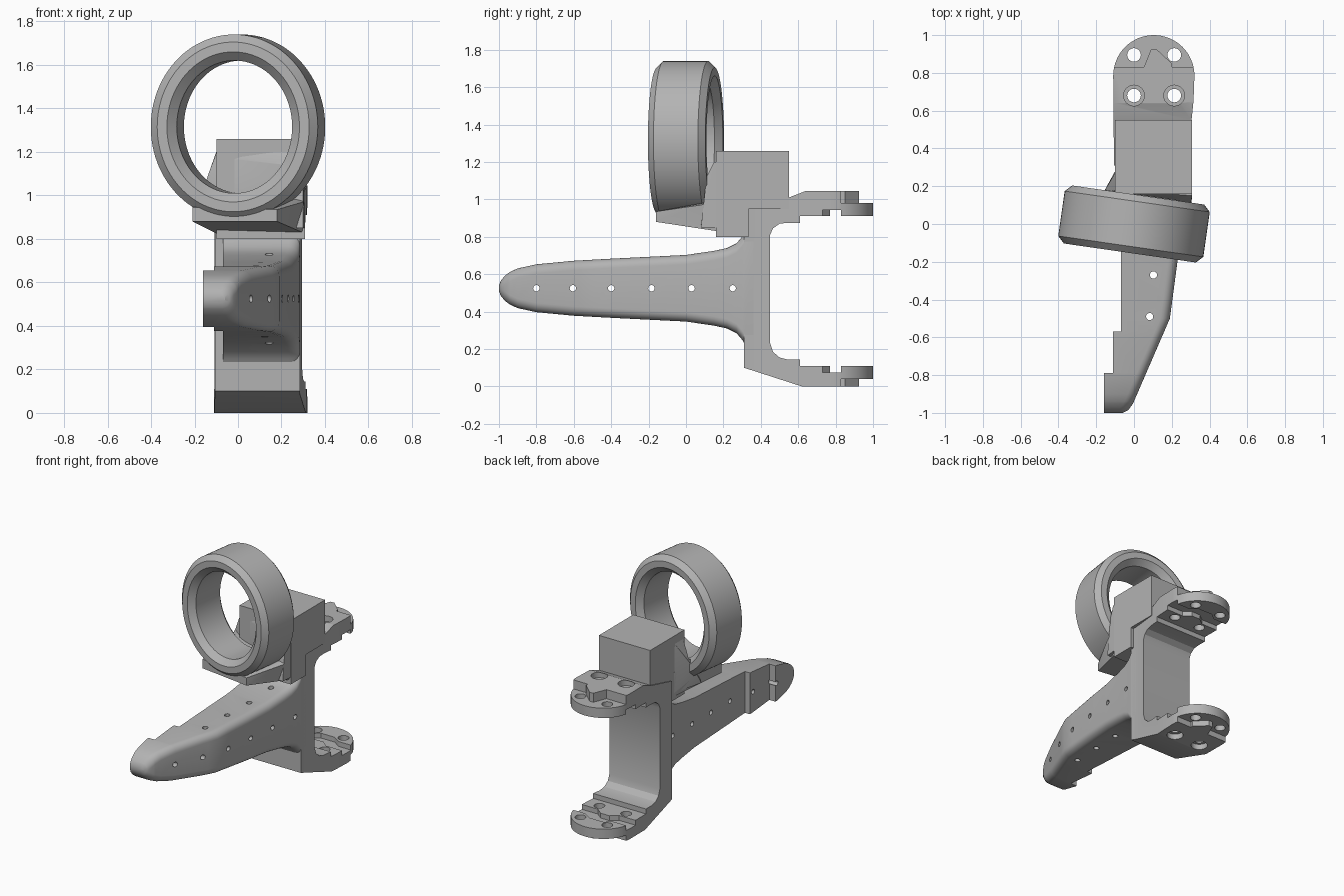
import bpy, bmesh, math
from mathutils import Vector, Matrix

cube = bpy.data.objects.get("Cube")
if cube:
    bpy.data.objects.remove(cube, do_unlink=True)

grey = bpy.data.materials.new("plain grey")
grey.use_nodes = True
COLOUR = (0.45, 0.45, 0.45, 1)
grey.diffuse_color = COLOUR
grey.node_tree.nodes["Principled BSDF"].inputs["Base Color"].default_value = COLOUR


def finish(bm, name):
    bmesh.ops.remove_doubles(bm, verts=bm.verts, dist=1e-5)
    bmesh.ops.recalc_face_normals(bm, faces=bm.faces)
    mesh = bpy.data.meshes.new(name)
    bm.to_mesh(mesh)
    bm.free()
    mesh.materials.append(grey)
    ob = bpy.data.objects.new(name, mesh)
    bpy.context.collection.objects.link(ob)
    return ob


def loft(name, sections, closed=False):
    """Skin a list of equal-length rings of points."""
    bm = bmesh.new()
    rings = [[bm.verts.new(p) for p in s] for s in sections]
    n = len(rings[0])
    for k in range(len(rings) if closed else len(rings) - 1):
        a, b = rings[k], rings[(k + 1) % len(rings)]
        for i in range(n):
            j = (i + 1) % n
            bm.faces.new((a[i], a[j], b[j], b[i]))
    if not closed:
        bm.faces.new(rings[0])
        bm.faces.new(rings[-1])
    return finish(bm, name)


def side_prism(name, yz, x0, x1):
    return loft(name, [[(x, y, z) for y, z in yz] for x in (x0, x1)])


def plan_prism(name, xy, z0, z1):
    return loft(name, [[(x, y, z) for x, y in xy] for z in (z0, z1)])


def hull(name, points):
    bm = bmesh.new()
    for p in points:
        bm.verts.new(p)
    bmesh.ops.convex_hull(bm, input=bm.verts)
    return finish(bm, name)


def rod(centre, axis, radius, length, sides=24):
    bm = bmesh.new()
    turn = Vector((0, 0, 1)).rotation_difference(Vector(axis)).to_matrix().to_4x4()
    bmesh.ops.create_cone(bm, cap_ends=True, segments=sides, radius1=radius, radius2=radius,
                          depth=length, matrix=Matrix.Translation(centre) @ turn)
    return finish(bm, "cutter")


def combine(target, tool, operation="DIFFERENCE"):
    mod = target.modifiers.new("cut", "BOOLEAN")
    mod.operation, mod.object, mod.solver = operation, tool, "EXACT"
    bpy.context.view_layer.objects.active = target
    bpy.ops.object.modifier_apply(modifier=mod.name)
    bpy.data.objects.remove(tool, do_unlink=True)


def lerp(table, y):
    for (a, va), (b, vb) in zip(table, table[1:]):
        if y <= b:
            return va + (vb - va) * max(0, y - a) / (b - a)
    return table[-1][1]


# Arm: tapering loft, rounded on its outer edge, stepped on its inner side
MID = 0.525
HALF = [(-1, .015), (-.99, .04), (-.97, .066), (-.94, .088), (-.9, .106), (-.8, .128), (-.6, .147),
        (-.4, .158), (0, .178), (.15, .2), (.22, .215), (.27, .24), (.3, .275), (.315, .3), (.36, .3)]
OUTER = [(-1, -.06), (-.985, -.03), (-.95, -.005), (-.5, .19), (-.2, .23), (.3, .285), (.36, .285)]
stations = [(y, -.16 if y < -.79 else -.11 if y < -.57 else -.07)
            for y in sorted({t[0] for t in HALF} | {t[0] for t in OUTER})]
stations += [(-.79, -.16), (-.789, -.11), (-.57, -.11), (-.569, -.07)]
sections = []
for y, inner in sorted(set(stations)):
    h, xr = lerp(HALF, y), lerp(OUTER, y)
    r = min(.05, h * .9)
    ring = [(inner, y, MID + h), (inner, y, MID - h)]
    for sign, steps in ((-1, range(7)), (1, range(6, -1, -1))):
        for k in steps:
            a = math.radians(15 * k)
            ring.append((xr - r + r * math.sin(a), y, MID + sign * (h - r + r * math.cos(a))))
    sections.append(ring)
arm = loft("arm", sections)
for y in (-.8, -.605, -.4, -.185, .03, .25):
    combine(arm, rod((.05, y, MID), (1, 0, 0), .017, 1, 16))
for k in range(4):
    combine(arm, rod((.083 + .02 * k, -.49 + .22 * k, MID), (0, 0, 1), .019, 1, 16))

# Bracket: C-shaped side profile trimmed by a rounded plan outline
half = [(.31, .1), (.62, 0), (.83, 0), (.83, .04), (1.01, .04), (1.01, .11), (.61, .11), (.61, .145),
        (.54, .145), (.5, .155), (.465, .185), (.45, .23)]
upper = [(.45, .81), (.465, .845), (.5, .87), (.54, .875), (.61, .875), (.61, .91), (1.01, .91),
         (1.01, .98), (.83, .98), (.83, 1.045), (.64, 1.045), (.55, 1.01), (.31, .95)]
bracket = side_prism("bracket", half + upper, -.3, .5)
CX, CY, R = .105, .785, .215
arc = [(CX + R * math.cos(math.pi * k / 32), CY + R * math.sin(math.pi * k / 32)) for k in range(33)]
plan = [(-.105, .2), (.285, .2), (.285, .36), (.315, .65)] + arc
combine(bracket, plan_prism("trim", plan, -.2, 1.3), "INTERSECT")

# Wavy grooves on the facing sides of both flanges
wave = [(-.2, .73), (.02, .73), (.07, .77), (.14, .77), (.19, .73), (.4, .73),
        (.4, .83), (.22, .83), (.16, .87), (.05, .87), (0, .83), (-.2, .83)]
for z0, z1 in ((.075, .13), (.89, .943)):
    combine(bracket, plan_prism("groove", wave, z0, z1))

# Pointed tongue on the outer side of each flange
tooth = [(.04, .8), (.2, .8), (.2, .85), (.12, .925), (.09, .925), (.06, .85)]
for z0, z1 in ((0, .05), (.97, 1.045)):
    combine(bracket, plan_prism("tooth", tooth, z0, z1), "UNION")

# Bolt holes, with wider recesses in the thick part
for x in (0, .213):
    for y in (.68, .895):
        combine(bracket, rod((x, y, .5), (0, 0, 1), .036, 2))
    for z in (0, 1.045):
        combine(bracket, rod((x, .68, z), (0, 0, 1), .055, .08))

# Block on top of the bracket
block = side_prism("mount_block", [(.16, .8), (.335, .8), (.335, .95), (.55, .95), (.55, 1.26),
                                   (.16, 1.26)], -.1, .308)

# Ring: chamfered profile swept round an ellipse, turned slightly
YAW = Matrix.Translation((0, 0, 1.315)) @ Matrix.Rotation(math.radians(-8.2), 4, "Z")
SECTION = [(0, -.12), (-.035, -.155), (-.08, -.155), (-.12, -.115),
           (-.12, .115), (-.08, .155), (-.035, .155), (0, .12)]


def ellipse_point(offset, y, angle):
    return YAW @ Vector(((.388 + offset) * math.cos(angle), y, (.425 + offset) * math.sin(angle)))


TURN = [2 * math.pi * k / 96 for k in range(96)]
ring = loft("ring", [[ellipse_point(o, y, a) for o, y in SECTION] for a in TURN], closed=True)

# Cradle joining ring and block, hollowed by the bore of the ring
cradle = hull("ring_cradle", [(-.21, -.105, .88), (.18, -.16, .88), (-.21, -.105, .945), (.18, -.16, .935),
                              (-.1, .28, .825), (.308, .2, .825), (-.1, .28, 1), (.308, .2, 1),
                              (.3, .08, .97), (-.18, .1, .97)])
gusset = hull("ring_gusset", [(-.18, .08, .87), (.3, .08, .85), (-.1, .28, .85), (.308, .2, .85),
                              (-.16, .17, 1.03), (.3, .11, 1.12), (-.1, .27, 1.2), (-.1, .18, 1.2),
                              (.308, .15, 1.2), (.308, .2, 1.2)])
for part in (cradle, gusset):
    combine(part, loft("bore", [[ellipse_point(-.11, y, a) for a in TURN] for y in (-.3, .156)]))

# Smooth shading with crisp edges
for ob in (arm, bracket, block, ring, cradle, gusset):
    bpy.ops.object.select_all(action="DESELECT")
    ob.select_set(True)
    bpy.context.view_layer.objects.active = ob
    bpy.ops.object.shade_smooth_by_angle(angle=math.radians(25))
